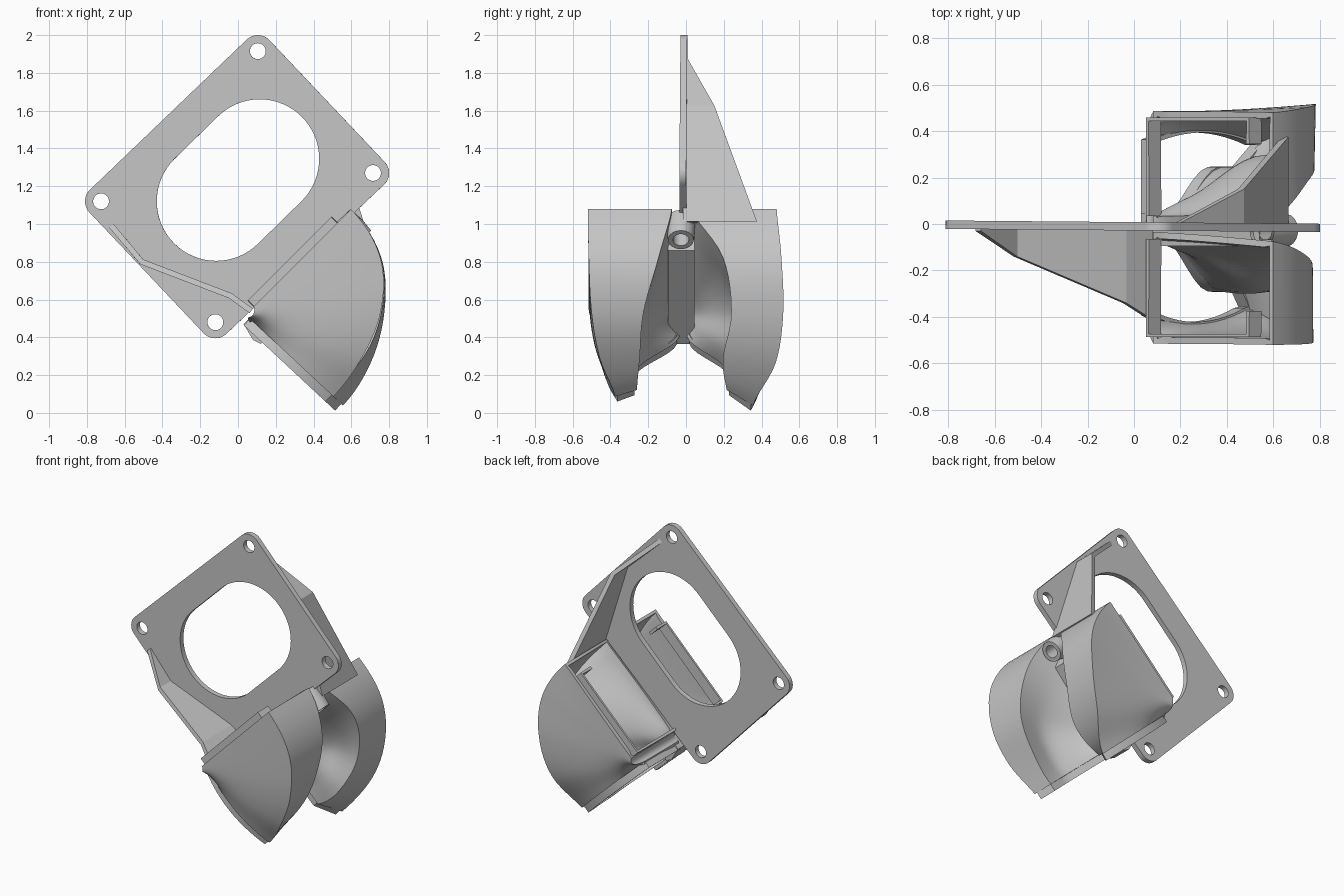
import bpy, bmesh, math
from mathutils import Vector
from mathutils.geometry import convex_hull_2d

if "Cube" in bpy.data.objects:
    bpy.data.objects.remove(bpy.data.objects["Cube"])

grey = bpy.data.materials.new("matte_grey")
grey.use_nodes = True
grey.diffuse_color = (0.56, 0.56, 0.56, 1)
grey.node_tree.nodes["Principled BSDF"].inputs["Base Color"].default_value = grey.diffuse_color

MID = -0.015           # depth of the plate's middle plane
PIVOT = Vector((0.04, 0.52))
START, END = math.radians(45), math.radians(-43)


def add_mesh(name, verts, faces, wall=0, offset=-1.0, crease=35):
    mesh = bpy.data.meshes.new(name)
    bm = bmesh.new()
    vs = [bm.verts.new(v) for v in verts]
    for f in faces:
        bm.faces.new([vs[i] for i in f])
    bmesh.ops.recalc_face_normals(bm, faces=bm.faces)
    bm.to_mesh(mesh)
    bm.free()
    obj = bpy.data.objects.new(name, mesh)
    bpy.context.collection.objects.link(obj)
    mesh.materials.append(grey)
    if wall:
        mod = obj.modifiers.new("wall", 'SOLIDIFY')
        mod.thickness, mod.offset = wall, offset
    bpy.ops.object.select_all(action='DESELECT')
    obj.select_set(True)
    bpy.context.view_layer.objects.active = obj
    if wall:
        bpy.ops.object.modifier_apply(modifier="wall")
    bpy.ops.object.shade_smooth_by_angle(angle=math.radians(crease))
    return obj


def loft(name, rings, wall, closed=True, offset=-1.0):
    n = len(rings[0])
    faces = [(k * n + i, k * n + (i + 1) % n, (k + 1) * n + (i + 1) % n, (k + 1) * n + i)
             for k in range(len(rings) - 1) for i in range(n if closed else n - 1)]
    return add_mesh(name, [v for r in rings for v in r], faces, wall, offset)


def prism(name, outline, y0, y1):
    n = len(outline)
    verts = [(x, y, z) for y in (y0, y1) for x, z in outline]
    faces = [tuple(range(n)), tuple(range(n, 2 * n))]
    faces += [(i, (i + 1) % n, n + (i + 1) % n, n + i) for i in range(n)]
    return add_mesh(name, verts, faces)


def circle(x, z, r, n=40):
    return [(x + r * math.cos(2 * math.pi * i / n), z + r * math.sin(2 * math.pi * i / n))
            for i in range(n)]


def hull(points):
    return [points[i] for i in convex_hull_2d([Vector(p) for p in points])]


def smooth(vals, t):
    """Catmull-Rom value through evenly spaced samples."""
    k = min(int(t * (len(vals) - 1)), len(vals) - 2)
    f = t * (len(vals) - 1) - k
    a, b, c, d = (vals[min(max(k + j, 0), len(vals) - 1)] for j in (-1, 0, 1, 2))
    return b + 0.5 * f * (c - a + f * (2 * a - 5 * b + 4 * c - d + f * (3 * (b - c) + d - a)))


# Mounting plate with large oblong opening and four screw holes
screws = [(0.105, 1.915), (0.715, 1.27), (-0.12, 0.48), (-0.725, 1.12)]
outlines = [hull([p for s in screws for p in circle(*s, 0.085)]),
            hull(circle(0.115, 1.345, 0.315, 64) + circle(-0.115, 1.12, 0.315, 64))]
outlines += [circle(*s, 0.042) for s in screws]
curve = bpy.data.curves.new("mounting_plate", 'CURVE')
curve.dimensions, curve.fill_mode, curve.extrude = '2D', 'BOTH', 0.018
for pts in outlines:
    spline = curve.splines.new('POLY')
    spline.points.add(len(pts) - 1)
    for p, (x, z) in zip(spline.points, pts):
        p.co = (x, z, 0, 1)
    spline.use_cyclic_u = True
curve.materials.append(grey)
plate = bpy.data.objects.new("mounting_plate", curve)
plate.rotation_euler = (math.pi / 2, 0, math.radians(-0.5))
plate.location.y = MID + 0.005
bpy.context.collection.objects.link(plate)
bpy.ops.object.select_all(action='DESELECT')
plate.select_set(True)
bpy.context.view_layer.objects.active = plate
bpy.ops.object.convert(target='MESH')
bpy.ops.object.shade_smooth_by_angle(angle=math.radians(35))


# Curved air ducts: sections swing round the pivot and narrow to the outlet
def section(d, t, inset=0.0, push=0.0):
    ang = START + (END - START) * t
    along = Vector((math.cos(ang), math.sin(ang)))
    normal = Vector((along.y, -along.x))
    near = 0.06 - 0.04 * t + inset
    far = smooth(d["radius"], t) - inset
    steps = [i / 15 for i in range(16)]
    ring = []
    for s in steps + steps[::-1]:
        reach = far
        if len(ring) < 16:
            # inner wall bulges into the duct halfway round
            e = min(max((s - 0.25) / 0.5, 0), 1)
            rise = (1 - t) * s ** 1.3 + t * e * e * (3 - 2 * e)
            rise += 0.4 * math.sin(math.pi * t) * math.sin(math.pi * s)
            y = 0.02 + (smooth(d["inner"], t) - 0.02) * rise + inset
            reach -= d["slant"] * t ** 3
        else:
            # outer wall pinches in beside the pivot at the outlet
            y = 0.5 + (smooth(d["outer"], t) - 0.5) * s ** 2 - inset
            y -= 0.11 * t ** 4 * (1 - s) ** 2
        p = PIVOT + along * (near + (reach - near) * s) + normal * push
        ring.append((p.x, MID + d["side"] * y, p.y))
    return ring


def inlet_lip(d, push):
    along = Vector((math.cos(START), math.sin(START)))
    normal = Vector((-along.y, along.x))
    ring = []
    for r, y in ((0.07, 0.05), (0.07, 0.465), (0.68, 0.465), (0.68, 0.36)):
        p = PIVOT + along * r + normal * push
        ring.append((p.x, MID + d["side"] * y, p.y))
    return ring


ducts = {
    "front": dict(side=-1, slant=0.05, radius=(0.79, 0.775, 0.715, 0.655, 0.635),
                  inner=(0.06, 0.13, 0.21, 0.23, 0.245),
                  outer=(0.505, 0.5, 0.485, 0.44, 0.36)),
    "back": dict(side=1, slant=0.12, radius=(0.79, 0.78, 0.735, 0.71, 0.705),
                 inner=(0.04, 0.21, 0.255, 0.21, 0.23),
                 outer=(0.495, 0.52, 0.53, 0.49, 0.37)),
}
for name, d in ducts.items():
    loft(name + "_duct", [section(d, i / 24) for i in range(25)], 0.028)
    loft(name + "_inlet_lip", [inlet_lip(d, p) for p in (-0.03, 0.045)], 0.02, False, 0.0)
    loft(name + "_outlet_collar",
         [section(d, 1, 0.012, p) for p in (-0.02, 0.048)], 0.02)


# Stiffening fins, deepening from the plate towards each duct
def fin(name, path):
    verts = [(x, y, z) for x, z, depth in path for y in (MID, depth)]
    faces = [(2 * i, 2 * i + 1, 2 * i + 3, 2 * i + 2) for i in range(len(path) - 1)]
    add_mesh(name, verts, faces, 0.03, 0.0, 12)


fin("front_fin", [(-0.67, 0.99, -0.03), (-0.51, 0.8, -0.14),
                  (-0.04, 0.62, -0.34), (0.07, 0.54, -0.41)])
fin("back_fin", [(0.18, 1.88, 0.0), (0.46, 1.62, 0.15), (0.65, 1.01, 0.375)])

# Web joining the two ducts beneath the plate
prism("centre_web", [(0.03, 0.47), (0.08, 0.385), (0.12, 0.365), (0.57, 0.86), (0.54, 0.98)],
      MID - 0.08, MID + 0.06)

# Hollow screw boss below the plate edge
axis = Vector((0.72, 0, -0.69)).normalized()
side = Vector((0, 1, 0))
up = axis.cross(side)
base = Vector((0.55, MID - 0.012, 1.02))
rings = []
for length, r in ((0, 0.075), (0.09, 0.075), (0.15, 0.068), (0.15, 0.042), (0.02, 0.042)):
    rings.append([base + axis * length + side * a + up * b for a, b in circle(0, 0, r, 32)])
loft("screw_boss", rings, 0)
